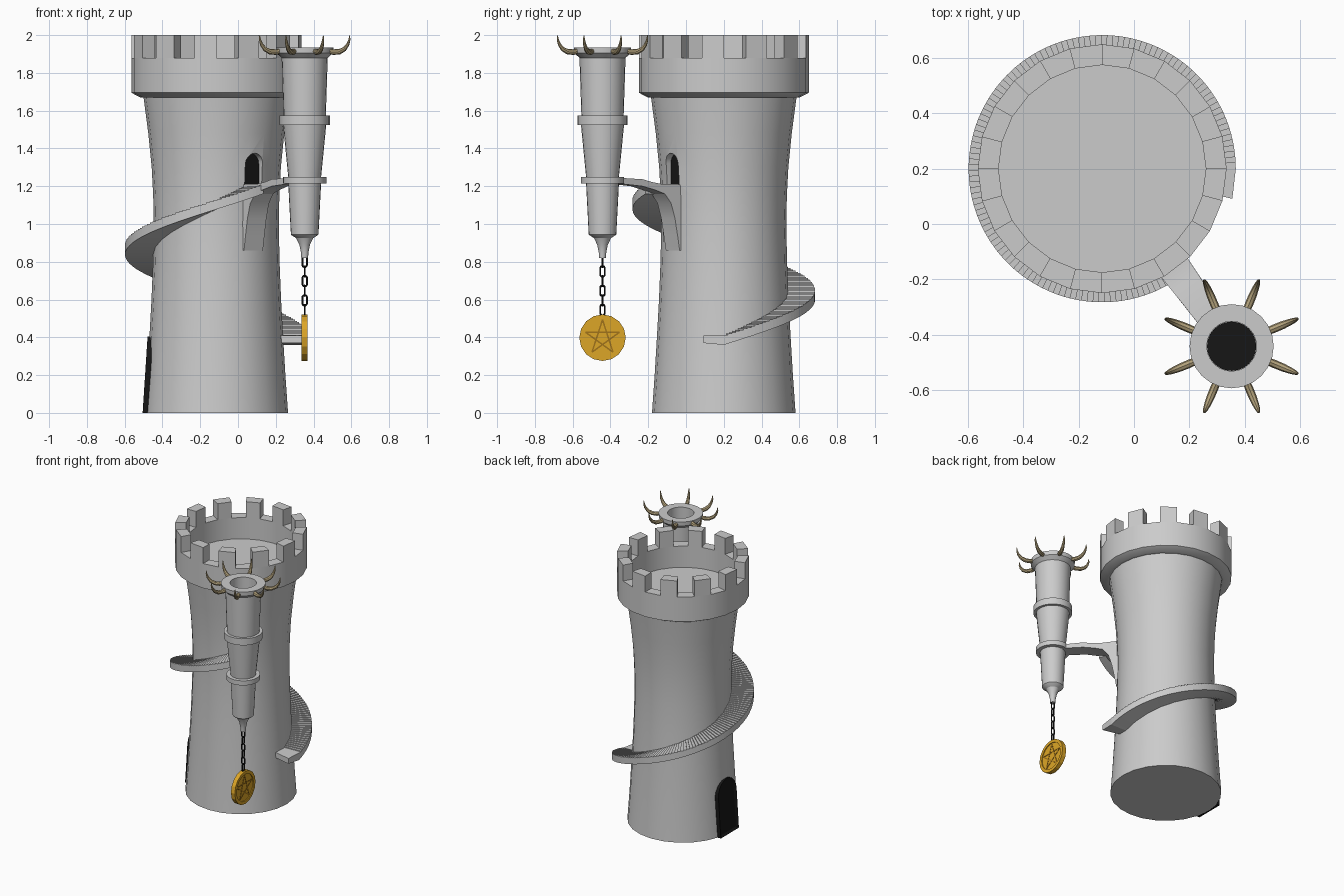
import bpy, bmesh
from math import sin, cos, pi, radians, atan2
from mathutils import Vector, Matrix

if "Cube" in bpy.data.objects:
    bpy.data.objects.remove(bpy.data.objects["Cube"])

TC = Vector((-0.115, 0.2, 0))       # tower axis
KC = Vector((0.353, -0.442, 0))     # hanging turret axis
AZ = atan2((KC - TC).y, (KC - TC).x)


def mat(name, c):
    m = bpy.data.materials.new(name)
    m.diffuse_color = (*c, 1)
    m.use_nodes = True
    m.node_tree.nodes["Principled BSDF"].inputs["Base Color"].default_value = m.diffuse_color
    return m


BLACK = mat("black", (0.008, 0.008, 0.008))
GOLD = mat("gold", (0.72, 0.38, 0.02))
DARKGOLD = mat("dark_gold", (0.35, 0.17, 0.01))
BONE = mat("bone", (0.45, 0.36, 0.2))


def finish(bm, name, m=None, smooth=True):
    bmesh.ops.remove_doubles(bm, verts=bm.verts, dist=1e-5)
    bmesh.ops.recalc_face_normals(bm, faces=bm.faces)
    me = bpy.data.meshes.new(name)
    bm.to_mesh(me)
    bm.free()
    ob = bpy.data.objects.new(name, me)
    bpy.context.collection.objects.link(ob)
    if m:
        me.materials.append(m)
    if smooth:
        shade(ob)
    return ob


def shade(ob):
    bpy.ops.object.select_all(action='DESELECT')
    ob.select_set(True)
    bpy.context.view_layer.objects.active = ob
    bpy.ops.object.shade_smooth_by_angle(angle=radians(30))


def loft(bm, rings, cyclic=False, caps=True):
    vs = [[bm.verts.new(p) for p in r] for r in rings]
    n = len(rings[0])
    pairs = list(zip(vs, vs[1:])) + ([(vs[-1], vs[0])] if cyclic else [])
    for a, b in pairs:
        for i in range(n):
            j = (i + 1) % n
            bm.faces.new((a[i], a[j], b[j], b[i]))
    if caps and not cyclic:
        bm.faces.new(vs[0][::-1])
        bm.faces.new(vs[-1])


def lathe(name, prof, c, n=24, m=None, cap=True):
    bm = bmesh.new()
    loft(bm, [[c + Vector((r * cos(2 * pi * i / n), r * sin(2 * pi * i / n), z)) for i in range(n)]
              for r, z in prof], caps=cap)
    return finish(bm, name, m)


def polar(r, a, z):
    return TC + Vector((r * cos(a), r * sin(a), z))


# Arched block pushed out of the tower wall
def arch(name, w, h, r0, r1, az, z, tilt=0, m=None, inset=0):
    d, p = Vector((cos(az), sin(az), 0)), Vector((-sin(az), cos(az), 0))
    out = [(-w / 2, 0), (w / 2, 0)]
    out += [(w / 2 * cos(t * pi / 10), h - w / 2 + w / 2 * sin(t * pi / 10)) for t in range(11)]
    bm = bmesh.new()
    loft(bm, [[TC + d * (r + tilt * v) + p * u + Vector((0, 0, z + v)) for u, v in out] for r in (r0, r1)])
    bmesh.ops.recalc_face_normals(bm, faces=bm.faces)
    if inset:
        front = max(bm.faces, key=lambda f: f.normal.dot(d) * 10 + f.calc_area())
        bmesh.ops.inset_individual(bm, faces=[front], thickness=inset, depth=-0.01)
    return finish(bm, name, m, False)


# Main tower with sunken roof floor
tower = lathe("tower", [(.38, 0), (.366, .2), (.354, .4), (.343, .6), (.335, .8), (.331, 1.0), (.334, 1.15),
                        (.342, 1.3), (.36, 1.48), (.385, 1.67), (.402, 1.67), (.45, 1.695), (.45, 1.88),
                        (.375, 1.88), (.375, 1.72)], TC)

# Upper doorway recess and lower door
cutter = arch("doorway_cutter", .11, .165, .305, .5, AZ, 1.21)
cutter.hide_render = True
cutter.hide_set(True)
mod = tower.modifiers.new("doorway", 'BOOLEAN')
mod.object = cutter
mod.solver = 'EXACT'
bpy.context.view_layer.objects.active = tower
bpy.ops.object.modifier_apply(modifier="doorway")
bpy.data.objects.remove(cutter)
shade(tower)
arch("upper_doorway", .109, .164, .30, .307, AZ, 1.21, m=BLACK)
arch("lower_door", .215, .405, .34, .39, pi, 0, -.065, BLACK, .022)

# Battlement blocks on every other segment
bm = bmesh.new()
for k in range(1, 24, 2):
    a, b = radians(15 * k), radians(15 * k + 15)
    loft(bm, [[polar(.375, a, z), polar(.45, a, z), polar(.45, b, z), polar(.375, b, z)] for z in (1.88, 2.0)])
finish(bm, "battlements", smooth=False)

# Spiral stair: stepped top, sloped underside, landing at the foot
N, END, Z0, Z1 = 120, radians(301), .41, 1.21
secs = [(radians(-13), Z0, Z0 - .04)]
for i in range(N):
    zt = Z0 + (Z1 - Z0) * (i + .5) / N
    for j in (i, i + 1):
        secs.append((END * j / N, zt, Z0 - .05 + (Z1 - Z0) * j / N))
bm = bmesh.new()
loft(bm, [[polar(.315, a, b), polar(.483, a, b), polar(.483, a, t), polar(.315, a, t)] for a, t, b in secs])
finish(bm, "spiral_stair", smooth=False)

# Bridge with curved bracket, narrowing toward the turret
prof = [(.31, 1.21), (.45, 1.212), (.51, 1.222), (.57, 1.237), (.73, 1.245), (.73, 1.215), (.57, 1.2),
        (.49, 1.18), (.43, 1.16), (.39, 1.11), (.365, 1.03), (.348, .94), (.334, .86), (.31, .86)]
d, p = Vector((cos(AZ), sin(AZ), 0)), Vector((-sin(AZ), cos(AZ), 0))
bm = bmesh.new()
loft(bm, [[TC + d * s + p * sg * (.062 - .05 * max(0, min(s - .38, .3))) + Vector((0, 0, z)) for s, z in prof]
          for sg in (-1, 1)])
finish(bm, "bridge")

# Hanging turret with hollow top
lathe("turret", [(.018, .82), (.02, .85), (.028, .89), (.045, .925), (.068, .94), (.073, .945), (.087, 1.215),
                 (.115, 1.215), (.115, 1.25), (.087, 1.25), (.1, 1.38), (.114, 1.525), (.133, 1.525),
                 (.133, 1.575), (.112, 1.575), (.122, 1.88), (.15, 1.905), (.152, 1.935), (.09, 1.935),
                 (.09, 1.80)], KC)
lathe("turret_pit", [(.089, 1.80), (.089, 1.83)], KC, m=BLACK)

# Horns around the turret rim
path = [(.13, 1.918, .013), (.165, 1.91, .015), (.2, 1.912, .0145), (.228, 1.926, .012), (.247, 1.95, .009),
        (.256, 1.975, .006), (.258, 1.999, .002)]
bm = bmesh.new()
for k in range(8):
    rot = Matrix.Translation(KC) @ Matrix.Rotation(radians(22.5 + 45 * k), 4, 'Z')
    rings = []
    for i, (r, z, w) in enumerate(path):
        q0, q1 = path[max(i - 1, 0)], path[min(i + 1, len(path) - 1)]
        t = Vector((q1[0] - q0[0], 0, q1[1] - q0[1])).normalized()
        nrm = Vector((-t.z, 0, t.x))
        rings.append([rot @ (Vector((r, 0, z)) + w * (nrm * cos(u * pi / 4) + Vector((0, sin(u * pi / 4), 0))))
                      for u in range(8)])
    loft(bm, rings)
ob = finish(bm, "horns", BONE)

# Chain of alternating links
bm = bmesh.new()
for k in range(6):
    flip = Matrix.Translation(KC + Vector((0, 0, .80 - k * .051))) @ Matrix.Rotation(k % 2 * pi / 2, 4, 'Z')
    rings = []
    for i in range(16):
        a = 2 * pi * (i + .5) / 16
        o = Vector((cos(a), 0, sin(a)))
        c = o * .012 + Vector((0, 0, .016 if sin(a) > 0 else -.016))
        rings.append([flip @ (c + .005 * (o * cos(u * pi / 3) + Vector((0, sin(u * pi / 3), 0)))) for u in range(6)])
    loft(bm, rings, cyclic=True)
finish(bm, "chain", BLACK)

# Gold medallion facing sideways, with raised rim
MC = KC + Vector((0, 0, .398))
bm = bmesh.new()
loft(bm, [[MC + Vector((x, r * cos(2 * pi * i / 16), r * sin(2 * pi * i / 16))) for i in range(16)]
          for r, x in [(.1, -.01), (.1, -.016), (.123, -.016), (.123, .016), (.1, .016), (.1, .01)]])
finish(bm, "medallion", GOLD, False)

# Five-pointed star bars on both faces
bm = bmesh.new()
pts = [Vector((0, .095 * sin(4 * pi * k / 5), .095 * cos(4 * pi * k / 5))) for k in range(5)]
for sx in (-1, 1):
    for k in range(5):
        a, b = pts[k], pts[(k + 1) % 5]
        side = (b - a).normalized().cross(Vector((1, 0, 0))) * .004
        loft(bm, [[MC + q + Vector((sx * x, 0, 0)) for q in (a - side, b - side, b + side, a + side)]
                  for x in (.009, .012)])
finish(bm, "medallion_star", DARKGOLD, False)
